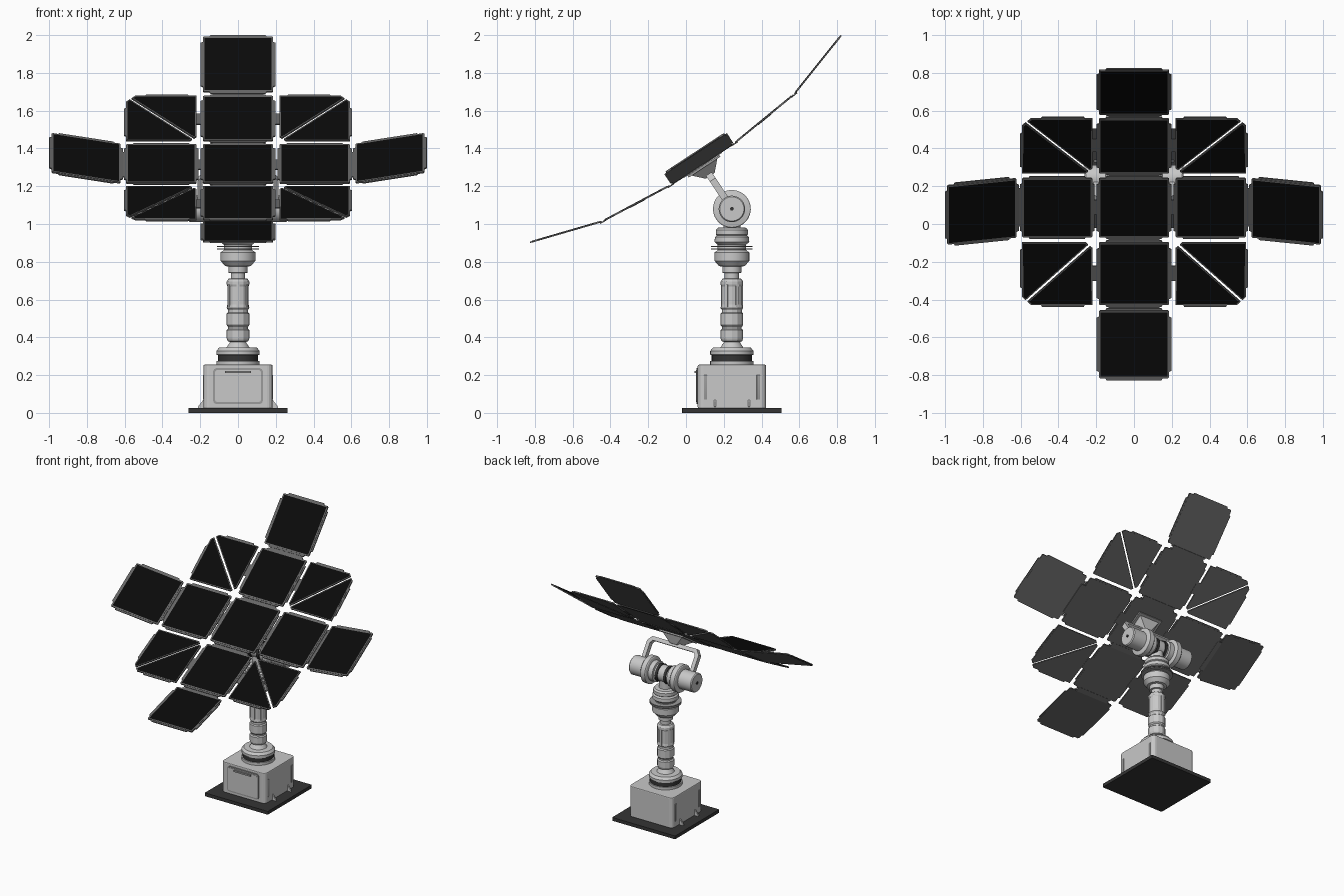
import bpy, bmesh, math
from mathutils import Matrix, Vector

old = bpy.data.objects.get("Cube")
if old:
    bpy.data.objects.remove(old, do_unlink=True)


def material(name, v):
    m = bpy.data.materials.new(name)
    m.use_nodes = True
    m.diffuse_color = (v, v, v, 1)
    m.node_tree.nodes["Principled BSDF"].inputs["Base Color"].default_value = (v, v, v, 1)
    return m


LIGHT = material("light grey paint", 0.58)
METAL = material("mid grey metal", 0.33)
FRAME = material("panel frame grey", 0.13)
DARK = material("dark base grey", 0.035)
GLASS = material("black solar cells", 0.003)

T = Matrix.Translation


def R(deg, axis):
    return Matrix.Rotation(math.radians(deg), 4, axis)


def finish(bm, name, mats, mat=Matrix(), smooth=False):
    bm.transform(mat)
    me = bpy.data.meshes.new(name)
    bm.to_mesh(me)
    bm.free()
    ob = bpy.data.objects.new(name, me)
    bpy.context.collection.objects.link(ob)
    for m in mats:
        me.materials.append(m)
    if smooth:
        bpy.ops.object.select_all(action='DESELECT')
        bpy.context.view_layer.objects.active = ob
        ob.select_set(True)
        bpy.ops.object.shade_smooth_by_angle(angle=math.radians(30))
    return ob


def prism(name, pts, z0, z1, mats, mat=Matrix(), inset=0):
    """Extrude an outline; optionally inset its top face in the second material."""
    bm = bmesh.new()
    base = bm.faces.new([bm.verts.new((x, y, z0)) for x, y in pts])
    ext = bmesh.ops.extrude_face_region(bm, geom=[base])["geom"]
    bmesh.ops.translate(bm, verts=[g for g in ext if isinstance(g, bmesh.types.BMVert)],
                        vec=(0, 0, z1 - z0))
    bmesh.ops.recalc_face_normals(bm, faces=bm.faces)
    if inset:
        bm.faces.ensure_lookup_table()
        top = max(bm.faces, key=lambda f: f.calc_center_median().z)
        bmesh.ops.inset_region(bm, faces=[top], thickness=inset)
        top.material_index = 1
    return finish(bm, name, mats, mat)


def box(name, size, mats, mat=Matrix(), bevel=0):
    bm = bmesh.new()
    bmesh.ops.create_cube(bm, size=1, matrix=Matrix.Diagonal((*size, 1)))
    if bevel:
        bmesh.ops.bevel(bm, geom=bm.edges[:], offset=bevel, segments=3, affect='EDGES', profile=0.5)
    return finish(bm, name, mats, mat, bool(bevel))


def lathe(name, profile, mats, mat=Matrix(), sides=40, smooth=True):
    """Spin (radius, height) points around local z."""
    bm = bmesh.new()
    vs = [bm.verts.new((r, 0, z)) for r, z in profile]
    es = [bm.edges.new(p) for p in zip(vs, vs[1:])]
    bmesh.ops.spin(bm, geom=vs + es, cent=(0, 0, 0), axis=(0, 0, 1),
                   angle=math.tau, steps=sides, use_duplicate=False)
    bmesh.ops.remove_doubles(bm, verts=bm.verts, dist=1e-5)
    bmesh.ops.recalc_face_normals(bm, faces=bm.faces)
    return finish(bm, name, mats, mat, smooth)


def rounded(hx, hy, r, n=4):
    pts = []
    for k, (sx, sy) in enumerate(((1, 1), (-1, 1), (-1, -1), (1, -1))):
        for i in range(n + 1):
            a = math.pi / 2 * (k + i / n)
            pts.append((sx * (hx - r) + r * math.cos(a), sy * (hy - r) + r * math.sin(a)))
    return pts


# ---- base plate and housing
POST = T((0, 0.243, 0))
prism("base_plate", rounded(0.263, 0.263, 0.004), 0, 0.025, [DARK], POST)
housing = prism("base_housing", rounded(0.183, 0.181, 0.03), 0.025, 0.255, [LIGHT], POST)
mod = housing.modifiers.new("edge", 'BEVEL')
mod.width, mod.segments, mod.angle_limit = 0.006, 2, math.radians(50)

# ---- front hatch, its handle, side grips and feet
HATCH = T((0, 0.062, 0.142)) @ R(90, 'X')
prism("hatch_rim", rounded(0.132, 0.095, 0.02), 0, 0.007, [METAL], HATCH)
prism("hatch_door", rounded(0.122, 0.085, 0.014), 0, 0.009, [LIGHT], HATCH)
box("hatch_handle", (0.14, 0.012, 0.012), [METAL], T((0, 0.05, 0.217)))
for s in (-1, 1):
    for v in (-1, 1):
        box("side_grip", (0.006, 0.018, 0.13), [METAL], POST @ T((s * 0.183, v * 0.14, 0.135)), 0.002)
        prism("foot_gusset", [(0, 0), (s * 0.03, 0), (s * 0.03, 0.008), (0, 0.045)], -0.005, 0.005,
              [LIGHT], POST @ T((s * 0.182, v * 0.09, 0.025)) @ R(90, 'X'))

# ---- turntable collar and mast
lathe("lower_collar", [(0, .25), (.115, .25), (.115, .275), (.1, .275), (.1, .28)], [LIGHT], POST)
lathe("collar_seal", [(.1, .272), (.107, .275), (.107, .306), (.1, .309)], [DARK], POST)
lathe("upper_collar", [(.1, .306), (.115, .308), (.115, .328), (.1, .345), (.06, .347),
                       (.042, .375), (.042, .39)], [LIGHT], POST)
lathe("mast", [(.04, .375), (.055, .38), (.06, .395), (.06, .438), (.052, .445), (.052, .455),
               (.06, .465), (.06, .525), (.053, .532), (.053, .545), (.06, .555), (.056, .575),
               (.056, .67), (.06, .68), (.06, .695), (.05, .71), (.038, .712)],
      [LIGHT], POST, 12, False)
for i in range(6):
    box("mast_rib", (0.006, 0.016, 0.12), [LIGHT],
        POST @ R(60 * i + 30, 'Z') @ T((0.056, 0, 0.62)))
lathe("shoulder_joint", [(.038, .705), (.038, .74), (.05, .742), (.05, .775), (.068, .777),
                         (.092, .805), (.092, .85), (.075, .862), (.075, .89), (.092, .905),
                         (.09, .93), (.08, .94), (.085, .945), (.085, .968), (.075, .98),
                         (.045, .982), (.045, 1.06)], [LIGHT], POST)
for z in (0.868, 0.88):
    lathe("shoulder_disc", [(.07, z - .003), (.11, z - .003), (.11, z + .003), (.07, z + .003)],
          [METAL], POST)

# ---- horizontal elbow, tilted with the array
ELBOW = T((0, 0.243, 1.08)) @ R(33.3, 'X')
lathe("elbow_core", [(0, -.07), (.06, -.07), (.06, .07), (0, .07)], [LIGHT], ELBOW @ R(90, 'Y'))
for x in (-0.035, 0.035):
    lathe("elbow_seal", [(.055, -.01), (.066, -.01), (.066, .01), (.055, .01)], [DARK],
          ELBOW @ T((x, 0, 0)) @ R(90, 'Y'))
for s in (-90, 90):
    side = ELBOW @ R(s, 'Y')
    lathe("elbow_drum", [(.05, .055), (.075, .06), (.075, .095), (.095, .1), (.1, .105), (.1, .14),
                         (.095, .145), (.07, .15), (.07, .255), (.064, .262), (0, .262)],
          [LIGHT], side)
    lathe("drum_bolt", [(.01, .26), (.01, .267), (0, .267)], [DARK], side, 12)

# ---- yoke and mount behind the array
half = [(.215, -.02), (.215, .185), (.185, .222)]
inner = [(.172, .194), (.187, .175), (.187, -.02)]
right = half + [(-x, z) for x, z in reversed(half)]
yoke = right + [(-x, z) for x, z in reversed(inner)] + inner
prism("yoke", yoke, -0.018, 0.018, [LIGHT], ELBOW @ R(90, 'X'))
bm = bmesh.new()
bmesh.ops.create_cone(bm, cap_ends=True, segments=4, radius1=0.04, radius2=0.115, depth=0.055)
finish(bm, "array_mount", [LIGHT], ELBOW @ T((0, 0, 0.237)) @ R(45, 'Z'))
box("mount_plate", (0.2, 0.2, 0.012), [METAL], ELBOW @ T((0, 0, 0.27)))

# ---- solar panels
H, P, TH = 0.186, 0.203, 0.005      # half size, half pitch, half thickness


def tab(M, ang, length, shift=0.0):
    l = length / 2
    prism("edge_tab", [(H - .01, shift - l - .012), (H - .01, shift + l + .012),
                       (H + .012, shift + l), (H + .012, shift - l)],
          -0.004, 0.003, [FRAME], M @ R(ang, 'Z'))


def panel(name, M):
    prism(name, rounded(H, H, 0.006, 1), -TH, TH, [FRAME, GLASS], M, 0.01)
    for a in range(0, 360, 90):
        tab(M, a, 0.29)


def corner_panel(M, sx, sy):
    g = 0.005
    tri = [(-H, -H + .035), (-H, H), (H - .048, H), (H - .024 - g, H - .024 + g),
           (-H + .018 - g, -H + .018 + g)]
    for name, pts in (("corner_panel_a", tri), ("corner_panel_b", [(q, p) for p, q in tri])):
        prism(name, [(sx * p, sy * q) for p, q in pts], -TH, TH, [FRAME, GLASS], M, 0.008)
    tab(M, 0 if sx > 0 else 180, 0.22, -0.03 * sx * sy)
    tab(M, 90 * sy, 0.22, 0.03 * sx * sy)


def hinge(M, length):
    box("hinge", (length, 0.036, 0.006), [FRAME], M @ T((0, 0, -0.004)))


CENTRE = ELBOW @ T((0, 0, 0.284))
panel("centre_panel", CENTRE)

# Upper and lower rows fold towards the sun, with a split panel at each corner
for d, inner_fold, outer_fold in ((1, 6, 12), (-1, 5.3, 11.8)):
    joint = CENTRE @ T((0, d * P, 0))
    row = joint @ R(d * d * d * inner_fold, 'X') @ T((0, d * P, 0))
    joint2 = row @ T((0, d * P, 0))
    tip = joint2 @ R(d * outer_fold, 'X') @ T((0, d * P, 0))
    panel("row_panel", row)
    panel("end_panel", tip)
    hinge(joint, 0.27)
    hinge(joint2, 0.27)
    for s in (-1, 1):
        corner_panel(row @ T((s * 2 * P, 0, 0)), s, d)
        hinge(row @ T((s * P, 0, 0)) @ R(90, 'Z'), 0.09)

# Side wings
for s in (-1, 1):
    side = CENTRE @ T((s * 2 * P, 0, 0))
    joint = side @ T((s * P, 0, 0))
    panel("side_panel", side)
    panel("wing_panel", joint @ R(-s * 10.5, 'Y') @ T((s * P * 0.98, 0, 0)))
    hinge(CENTRE @ T((s * P, 0, 0)) @ R(90, 'Z'), 0.09)
    hinge(joint @ R(90, 'Z'), 0.24)
